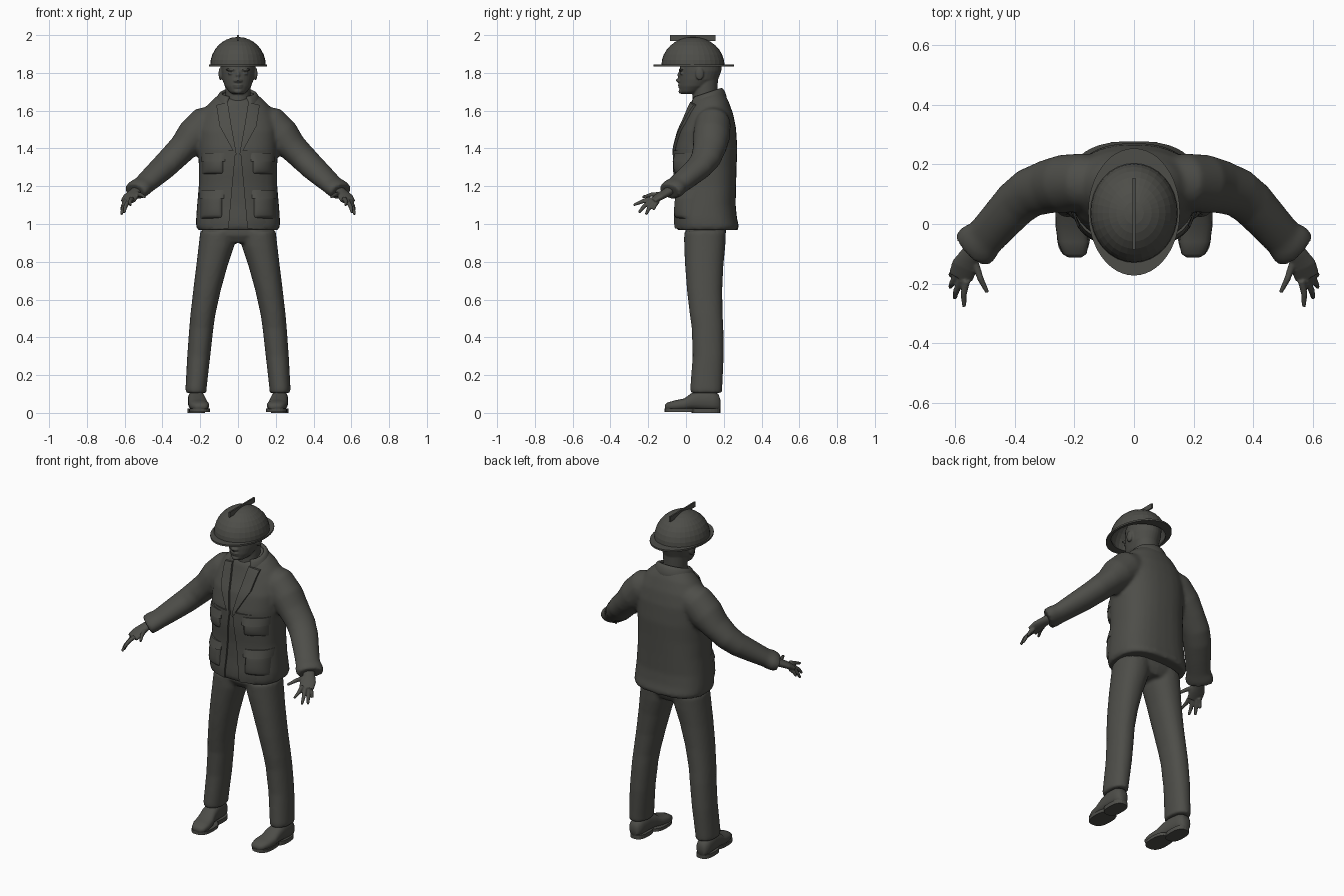
import bpy, bmesh, math
from mathutils import Vector, Matrix
from mathutils.bvhtree import BVHTree

if "Cube" in bpy.data.objects:
    bpy.data.objects.remove(bpy.data.objects["Cube"])

MAT = bpy.data.materials.new("dark olive grey")
MAT.diffuse_color = (0.075, 0.075, 0.066, 1)
MAT.use_nodes = True
MAT.node_tree.nodes["Principled BSDF"].inputs["Base Color"].default_value = MAT.diffuse_color
TAU = 2 * math.pi


def finish(name, bm, smooth=True, voxel=0, relax=0):
    bmesh.ops.recalc_face_normals(bm, faces=bm.faces)
    me = bpy.data.meshes.new(name)
    for f in bm.faces:
        f.smooth = smooth
    bm.to_mesh(me)
    bm.free()
    ob = bpy.data.objects.new(name, me)
    bpy.context.collection.objects.link(ob)
    me.materials.append(MAT)
    if voxel:
        r = ob.modifiers.new("merge", 'REMESH')
        r.mode, r.voxel_size, r.use_smooth_shade = 'VOXEL', voxel, True
        s = ob.modifiers.new("relax", 'SMOOTH')
        s.factor, s.iterations = 0.5, relax
    return ob


def loft(bm, rings, caps=True, closed=False):
    vs = [[bm.verts.new(p) for p in r] for r in rings]
    n = len(vs[0])
    for a, b in zip(vs, vs[1:] + (vs[:1] if closed else [])):
        for i in range(n):
            bm.faces.new((a[i], a[(i + 1) % n], b[(i + 1) % n], b[i]))
    if caps:
        bm.faces.new(vs[0])
        bm.faces.new(vs[-1])


def oval(c, u, v, a, b, p=2.0, n=32):
    out = []
    for i in range(n):
        x, y = math.cos(TAU * i / n), math.sin(TAU * i / n)
        out.append(Vector(c) + u * a * math.copysign(abs(x) ** (2 / p), x)
                   + v * b * math.copysign(abs(y) ** (2 / p), y))
    return out


def slab(z, hw, yf, yb, p=2.0, tilt=0.0, x=0.0, n=32):
    """Horizontal section, optionally rising toward the back."""
    return oval((x, (yf + yb) / 2, z), Vector((1, 0, 0)), Vector((0, 1, tilt)), hw, (yb - yf) / 2, p, n)


def tube(bm, path, n=20):
    """Path of (x, y, z, horizontal radius, other radius)."""
    pts = [Vector(q[:3]) for q in path]
    rings = []
    for i, q in enumerate(path):
        t = (pts[min(i + 1, len(pts) - 1)] - pts[max(i - 1, 0)]).normalized()
        u = t.cross(Vector((0, 0, 1))).normalized()
        rings.append(oval(pts[i], u, t.cross(u), q[3], q[4], 2, n))
    loft(bm, rings)


def ball(bm, c, r):
    bmesh.ops.create_uvsphere(bm, u_segments=20, v_segments=12, radius=1,
                              matrix=Matrix.Translation(c) @ Matrix.Diagonal((*r, 1)))


def flip(path, s):
    return [(q[0] * s, *q[1:]) for q in path]


# Jacket: body and sleeves merged into one garment
bm = bmesh.new()
loft(bm, [slab(*r) for r in (
    (0.968, .215, -.05, .275, 2.6), (0.99, .222, -.055, .28, 2.6), (1.03, .222, -.055, .27, 2.6),
    (1.10, .217, -.05, .263, 2.5), (1.2, .208, -.05, .265, 2.5), (1.3, .208, -.06, .268, 2.4),
    (1.4, .21, -.058, .272, 2.4), (1.5, .21, -.035, .265, 2.4, .05), (1.57, .195, -.005, .25, 2.3, .1),
    (1.63, .16, .015, .225, 2.2, .2), (1.665, .125, .025, .205, 2, .25), (1.685, .095, .04, .19, 2, .3))])
ARM = [(.08, .14, 1.57, .08, .07), (.17, .142, 1.525, .095, .1), (.235, .135, 1.465, .098, .095),
       (.29, .125, 1.405, .09, .076), (.35, .105, 1.345, .083, .07), (.395, .07, 1.30, .078, .065),
       (.45, .01, 1.25, .072, .058), (.50, -.045, 1.205, .068, .05), (.525, -.068, 1.188, .078, .052),
       (.545, -.088, 1.172, .074, .048)]
for s in (1, -1):
    tube(bm, flip(ARM, s), 28)
jacket = finish("jacket", bm, voxel=.011, relax=5)
bpy.context.view_layer.update()
surface = BVHTree.FromObject(jacket, bpy.context.evaluated_depsgraph_get())


def patch(name, inner, outer, height, nu=10, nv=14):
    """Raised panel laid on the jacket front; edges are lists of (x, z)."""
    def along(edge, t):
        k = t * (len(edge) - 1)
        i = min(int(k), len(edge) - 2)
        return Vector(edge[i]).lerp(Vector(edge[i + 1]), k - i)
    for s in (1, -1):
        bm = bmesh.new()
        grid = []
        for j in range(nv + 1):
            row = []
            for i in range(nu + 1):
                u, v = i / nu, j / nv
                q = along(inner, v).lerp(along(outer, v), u)
                hit = surface.ray_cast(Vector((q.x * s, -1, q.y)), Vector((0, 1, 0)))[0]
                y = hit.y if hit else 0.05
                row.append(bm.verts.new((q.x * s, y - height(u, v), q.y)))
            grid.append(row)
        for j in range(nv):
            for i in range(nu):
                bm.faces.new((grid[j][i], grid[j][i + 1], grid[j + 1][i + 1], grid[j + 1][i]))
        rim = [e for e in bm.edges if e.is_boundary]
        ext = bmesh.ops.extrude_edge_only(bm, edges=rim)
        for v in ext["geom"]:
            if isinstance(v, bmesh.types.BMVert):
                v.co.y += .025
        ob = finish(name + ("_left" if s > 0 else "_right"), bm)
        ob.data.set_sharp_from_angle(angle=math.radians(50))


def puff(h):
    return lambda u, v: h * (max(0, 16 * u * (1 - u) * v * (1 - v))) ** .35 + .001


# Front panels, lapels, pockets and their flaps
patch("front_panel", [(.012, 1.39), (.03, 1.2), (.05, .975)], [(.15, 1.39), (.15, 1.2), (.15, .975)],
      lambda u, v: .011 * (1 - u))
patch("lapel", [(.055, 1.645), (.035, 1.52), (.008, 1.37)], [(.115, 1.63), (.098, 1.52), (.014, 1.365)],
      lambda u, v: .014)
for label, top, low, x0, x1, h in (("chest", 1.375, 1.265, .075, .19, .022), ("hip", 1.18, 1.03, .08, .20, .025)):
    patch(label + "_pocket", [(x0, top - .02), (x0, low)], [(x1, top - .02), (x1, low)], puff(h))
    patch(label + "_flap", [(x0 - .006, top), (x0 - .006, top - .045)], [(x1 + .005, top), (x1 + .005, top - .045)],
          lambda u, v, h=h: h * (.45 + .6 * v) * (1 - (2 * u - 1) ** 6 * .5))

# Collar wrapped round the neck, open at the front
bm = bmesh.new()
rings = []
for i in range(29):
    a = math.radians(90 - 148 + 296 * i / 28)
    d = Vector((math.cos(a), math.sin(a), 0))
    c = Vector((.1 * d.x, .112 + .085 * d.y, 1.664 + .024 * d.y))
    lean = Vector((-.35 * d.x, -.35 * d.y, 1)).normalized()
    rings.append(oval(c, d, lean, .014, .034, 2.4, 12))
loft(bm, rings)
finish("collar", bm)

# Trousers: hips and legs merged
bm = bmesh.new()
loft(bm, [slab(*r) for r in ((.9, .13, .02, .19), (.94, .18, -.005, .21, 2.4), (1.02, .195, 0, .215, 2.4),
                             (1.08, .19, .01, .21, 2.4))])
LEG = ((.105, .072, .055, .025, .19), (.13, .222, .056, .022, .192), (.3, .208, .061, .035, .2),
       (.45, .194, .064, .03, .198), (.52, .186, .066, .02, .194), (.65, .164, .073, .005, .192),
       (.78, .138, .083, -.005, .198), (.88, .115, .094, -.01, .208), (.96, .105, .095, -.01, .212))
for s in (1, -1):
    loft(bm, [slab(z, hw, yf, yb, 2.2, 0, s * (.222 if z < .12 else x), 28) for z, x, hw, yf, yb in LEG])
finish("trousers", bm, voxel=.010, relax=4)

# Shoes with soles
for s, side in ((1, "left"), (-1, "right")):
    bm = bmesh.new()
    rings = []
    for y, x, w, top, base in ((-.112, .198, .022, .042, .02), (-.1, .199, .04, .054, .014), (-.06, .204, .052, .066, .012),
                               (-.01, .211, .052, .076, .014), (.03, .217, .047, .105, .018), (.08, .221, .043, .122, .014),
                               (.14, .224, .042, .115, .012), (.172, .225, .034, .10, .012), (.182, .225, .02, .07, .02)):
        rings.append(oval((s * x, y, (top + base) / 2), Vector((1, 0, 0)), Vector((0, 0, 1)), w, (top - base) / 2, 2.5, 20))
    loft(bm, rings)
    finish("shoe_" + side, bm)
    bm = bmesh.new()
    for y0, y1, x, hw, z0 in ((-.113, .06, .203, .056, .006), (.03, .182, .221, .046, 0)):
        loft(bm, [slab(z, hw, y0, y1, 2.6, 0, s * x, 24) for z in (z0, .024)])
    finish("sole_" + side, bm, smooth=False)

# Hands: palm, fingers and thumb merged
FINGERS = [((.562, -.19, 1.135), (.572, -.235, 1.118), (.57, -.278, 1.10)),
           ((.578, -.185, 1.125), (.597, -.225, 1.09), (.602, -.25, 1.06)),
           ((.59, -.17, 1.115), (.61, -.198, 1.08), (.617, -.212, 1.05)),
           ((.592, -.15, 1.12), (.609, -.165, 1.098), (.618, -.172, 1.075)),
           ((.535, -.125, 1.16), (.515, -.185, 1.155), (.492, -.23, 1.142))]
for s, side in ((1, "left"), (-1, "right")):
    bm = bmesh.new()
    tube(bm, flip([(.52, -.065, 1.19, .03, .024), (.55, -.105, 1.165, .034, .022), (.568, -.14, 1.145, .044, .02),
                   (.582, -.178, 1.122, .042, .015)], s))
    for f in FINGERS:
        tube(bm, flip([(*p, r, r) for p, r in zip(f, (.0125, .011, .007))], s), 10)
    finish("hand_" + side, bm, voxel=.0045, relax=2)

# Head: skull, neck, nose, brow, lips and ears merged
bm = bmesh.new()
loft(bm, [slab(*r) for r in ((1.688, .03, -.022, .05), (1.7, .048, -.032, .08), (1.73, .07, -.036, .13),
                             (1.765, .083, -.036, .17), (1.81, .09, -.034, .187), (1.86, .092, -.03, .19),
                             (1.91, .08, 0, .165), (1.94, .05, .03, .13))])
loft(bm, [slab(1.58, .075, .03, .18), slab(1.68, .066, .035, .165), slab(1.78, .07, .04, .17)])
tube(bm, [(0, -.022, 1.815, .009, .012), (0, -.036, 1.785, .011, .012), (0, -.046, 1.762, .014, .011),
          (0, -.034, 1.75, .012, .008)], 14)
ball(bm, (0, -.033, 1.735), (.025, .011, .006))
ball(bm, (0, -.031, 1.724), (.022, .011, .006))
ball(bm, (0, -.024, 1.702), (.024, .016, .013))
for s in (1, -1):
    ball(bm, (s * .037, -.026, 1.817), (.03, .012, .007))
    ball(bm, (s * .037, -.02, 1.797), (.017, .012, .007))
    ball(bm, (s * .014, -.036, 1.758), (.009, .01, .008))
    ball(bm, (s * .093, .072, 1.795), (.01, .022, .034))
finish("head", bm, voxel=.0045, relax=2)

# Helmet: faceted dome, thin oval brim, crest
bm = bmesh.new()
dome = []
for i in range(9):
    a = math.radians(88) * i / 8
    dome.append(slab(1.84 + .15 * math.sin(a), .147 * math.cos(a), .037 - .167 * math.cos(a), .037 + .167 * math.cos(a)))
loft(bm, dome, caps=False)
bm.verts.ensure_lookup_table()
bm.faces.new(bm.verts[-32:])
finish("helmet_dome", bm, smooth=False)
bm = bmesh.new()
loft(bm, [slab(1.834, .154, -.173, .254, n=48), slab(1.844, .154, -.173, .254, n=48),
          slab(1.844, .14, -.125, .198, n=48), slab(1.834, .14, -.125, .198, n=48)], caps=False, closed=True)
finish("helmet_brim", bm, smooth=False)
bm = bmesh.new()
bmesh.ops.create_cube(bm, size=1, matrix=Matrix.Translation((0, .035, 1.985)) @ Matrix.Diagonal((.009, .24, .03, 1)))
finish("helmet_crest", bm, smooth=False)
